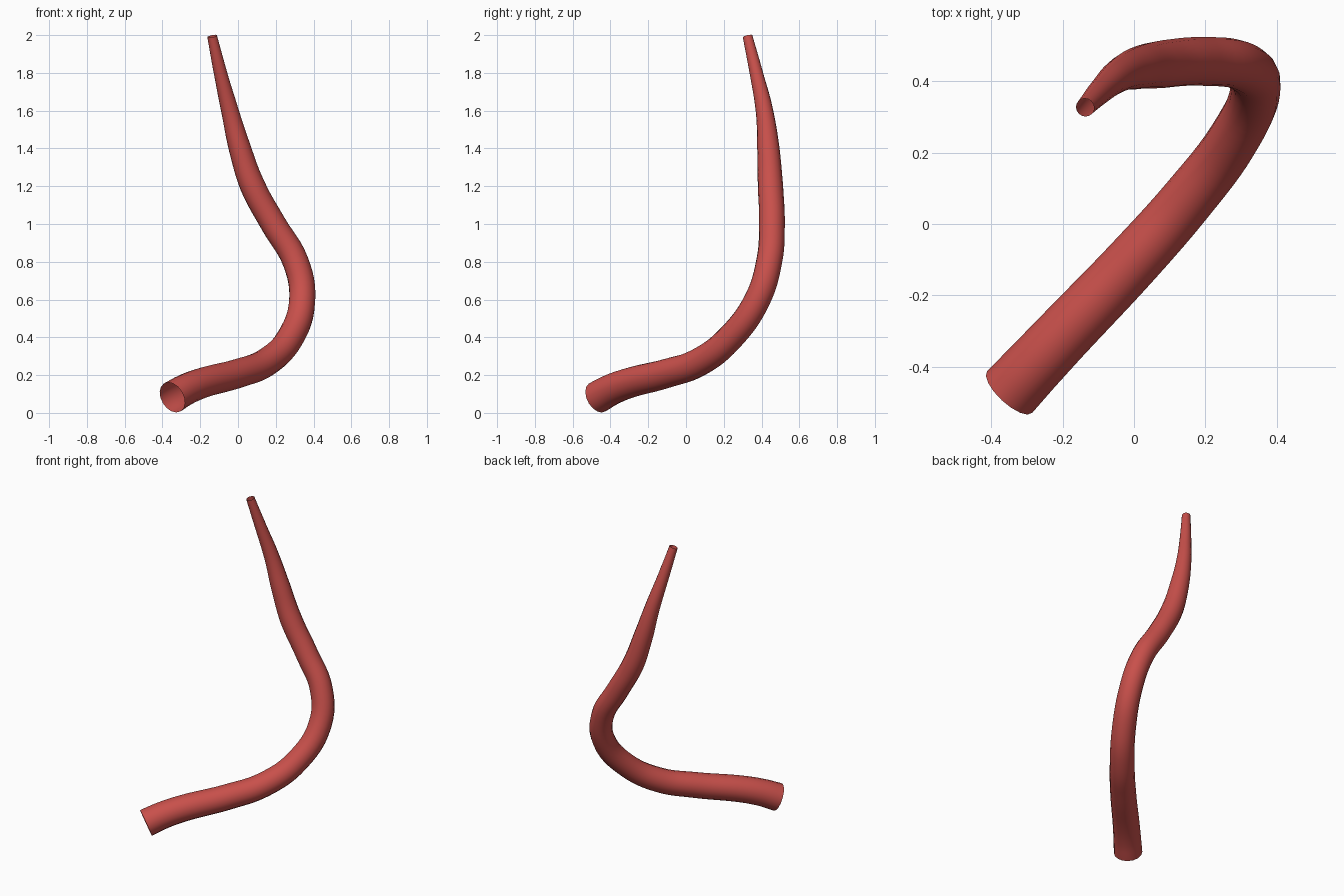
import bpy

if "Cube" in bpy.data.objects:
    bpy.data.objects.remove(bpy.data.objects["Cube"])

# centre line points with tube radius: x, y, z, r
path = [
    (-0.348, -0.470, 0.082, 0.086),
    (-0.280, -0.397, 0.122, 0.083),
    (-0.200, -0.312, 0.155, 0.081),
    (0.000, -0.102, 0.209, 0.078),
    (0.150, 0.068, 0.268, 0.075),
    (0.275, 0.232, 0.395, 0.072),
    (0.340, 0.378, 0.600, 0.070),
    (0.305, 0.440, 0.800, 0.069),
    (0.187, 0.455, 1.000, 0.068),
    (0.078, 0.447, 1.200, 0.067),
    (0.010, 0.436, 1.400, 0.059),
    (-0.043, 0.415, 1.600, 0.046),
    (-0.093, 0.372, 1.800, 0.035),
    (-0.137, 0.326, 1.994, 0.026),
]

red = bpy.data.materials.new("soft_red")
red.diffuse_color = (0.58, 0.08, 0.07, 1)
red.use_nodes = True
red.node_tree.nodes["Principled BSDF"].inputs["Base Color"].default_value = red.diffuse_color

# tapered open tube swept along a smooth curve
curve = bpy.data.curves.new("curved_tentacle", "CURVE")
curve.dimensions = "3D"
curve.resolution_u = 6
curve.bevel_depth = 1.0
curve.bevel_resolution = 6
curve.use_fill_caps = False
spline = curve.splines.new("BEZIER")
spline.bezier_points.add(len(path) - 1)
for p, (x, y, z, r) in zip(spline.bezier_points, path):
    p.co = (x, y, z)
    p.radius = r
    p.handle_left_type = p.handle_right_type = "AUTO"
curve.materials.append(red)

tentacle = bpy.data.objects.new("curved_tentacle", curve)
bpy.context.collection.objects.link(tentacle)
bpy.context.view_layer.objects.active = tentacle
tentacle.select_set(True)
bpy.ops.object.convert(target="MESH")
bpy.ops.object.shade_smooth_by_angle()
